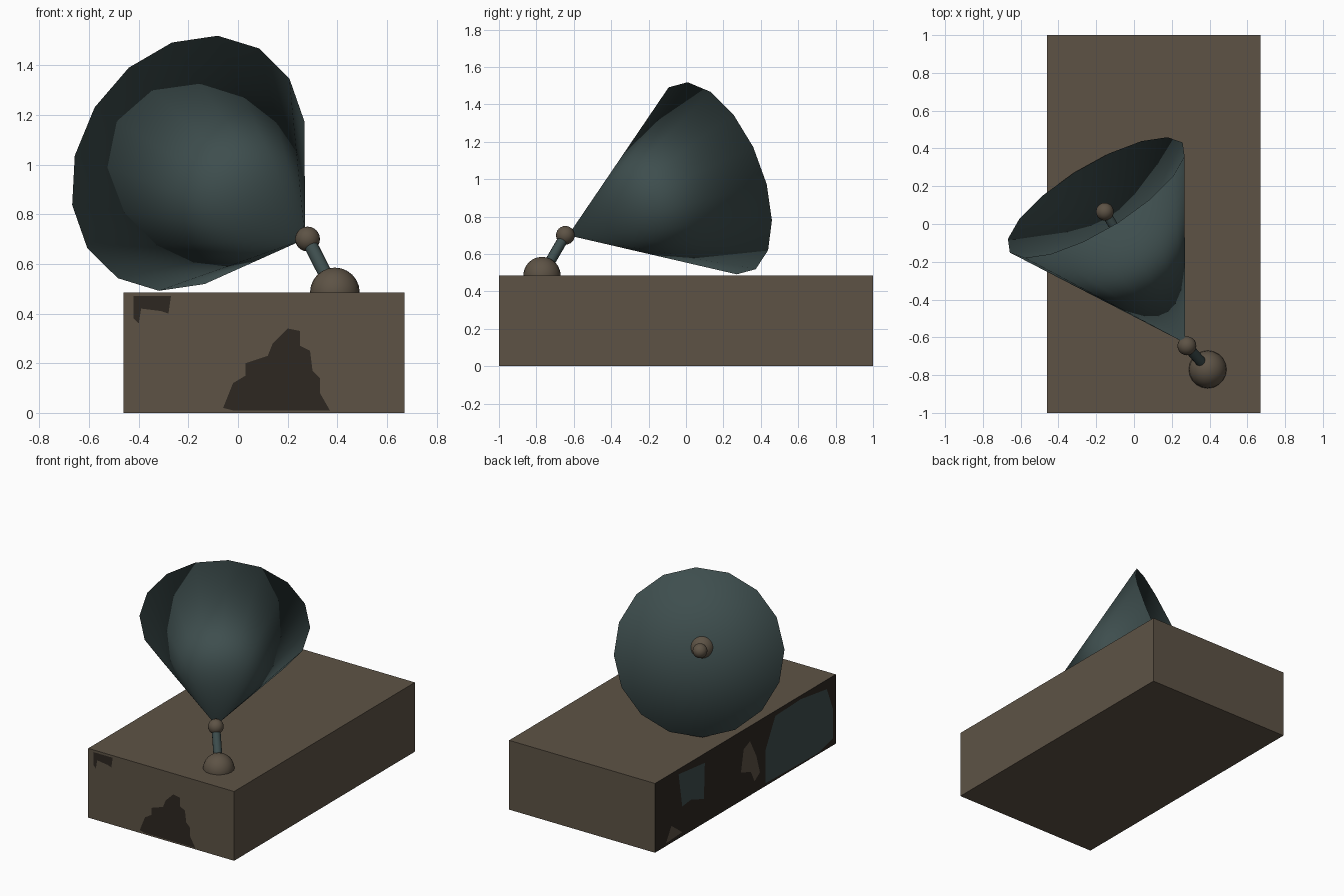
import bpy, bmesh, math
from mathutils import Vector

if "Cube" in bpy.data.objects:
    bpy.data.objects.remove(bpy.data.objects["Cube"])


def material(name, rgb):
    m = bpy.data.materials.new(name)
    m.diffuse_color = (*rgb, 1)
    m.use_nodes = True
    m.node_tree.nodes["Principled BSDF"].inputs["Base Color"].default_value = m.diffuse_color
    return m


BROWN = material("weathered_brown", (0.11, 0.086, 0.06))
DARK = material("dark_brown", (0.026, 0.02, 0.015))
TEAL = material("dull_teal", (0.048, 0.076, 0.076))


def finish(name, bm, *mats, smooth=False):
    bmesh.ops.recalc_face_normals(bm, faces=bm.faces)
    me = bpy.data.meshes.new(name)
    bm.to_mesh(me)
    bm.free()
    for m in mats:
        me.materials.append(m)
    for p in me.polygons:
        p.use_smooth = smooth
    ob = bpy.data.objects.new(name, me)
    bpy.context.collection.objects.link(ob)
    return ob


def ball(name, centre, radius):
    bm = bmesh.new()
    bmesh.ops.create_uvsphere(bm, u_segments=20, v_segments=12, radius=radius)
    bmesh.ops.translate(bm, verts=bm.verts, vec=centre)
    finish(name, bm, BROWN, smooth=True)


def rod(name, a, b, radius):
    bm = bmesh.new()
    d = b - a
    bmesh.ops.create_cone(bm, segments=12, radius1=radius, radius2=radius,
                          depth=d.length, cap_ends=True)
    bmesh.ops.rotate(bm, verts=bm.verts,
                     matrix=Vector((0, 0, 1)).rotation_difference(d).to_matrix())
    bmesh.ops.translate(bm, verts=bm.verts, vec=(a + b) / 2)
    ob = finish(name, bm, TEAL, smooth=True)
    for p in ob.data.polygons:
        p.use_smooth = len(p.vertices) == 4


def patch(name, points, mat):
    """Thin painted patch from 3D outline points."""
    bm = bmesh.new()
    bm.faces.new([bm.verts.new(p) for p in points])
    finish(name, bm, mat)


# Base box, with a darker left side
X0, X1, H = -0.46, 0.67, 0.485
bm = bmesh.new()
bmesh.ops.create_cube(bm, size=1)
for v in bm.verts:
    v.co = (X1 if v.co.x > 0 else X0, 2 * v.co.y, H if v.co.z > 0 else 0)
bm.normal_update()
for f in bm.faces:
    f.material_index = 1 if f.normal.x < -0.5 else 0
finish("base_box", bm, BROWN, DARK)

# Worn patches on the front
front = {
    "front_stain": [(-.06, .02), (-.02, .12), (.03, .15), (.03, .2), (.12, .23),
                    (.14, .28), (.2, .34), (.25, .33), (.25, .27), (.29, .25),
                    (.3, .17), (.33, .14), (.33, .08), (.37, .01), (-.02, .01)],
    "corner_stain": [(-.42, .47), (-.42, .38), (-.4, .36), (-.39, .42), (-.31, .41),
                     (-.28, .4), (-.27, .47)],
}
for name, pts in front.items():
    patch(name, [(x, -1.001, z) for x, z in pts], DARK)

# Worn patches on the left side
side = [
    ("large_side_panel", TEAL, [(-.22, .02), (-.22, .25), (-.33, .45), (-.61, .46),
                                (-.9, .42), (-.97, .25), (-.97, .05), (-.8, .01)]),
    ("small_side_panel", TEAL, [(.74, .45), (.45, .42), (.46, .17), (.6, .22), (.7, .21)]),
    ("side_chip", BROWN, [(.05, .2), (.02, .35), (-.05, .38), (-.12, .25), (-.16, .12),
                          (-.1, .08), (-.06, .16)]),
    ("low_side_chip", BROWN, [(.88, .02), (.82, .12), (.7, .03)]),
]
for name, mat, pts in side:
    patch(name, [(X0 - 0.001, y, z) for y, z in pts], mat)

# Mount: half-sunk dome, rod and pivot ball
mount, pivot = Vector((0.39, -0.77, H)), Vector((0.28, -0.645, 0.70))
ball("mount_dome", mount, 0.10)
rod("mount_rod", mount, pivot, 0.028)
ball("pivot_ball", pivot, 0.05)

# Dish: cone flaring from the pivot to a 16-sided rim, hollowed from the front
apex = Vector((0.27, -0.63, 0.70))
rim_centre = Vector((-0.20, 0.14, 1.005))
axis = (rim_centre - apex).normalized()
across = axis.cross(Vector((0, 0, 1))).normalized()
upward = across.cross(axis)
R, N, HOLLOW = 0.543, 16, 0.62
bm = bmesh.new()
tip = bm.verts.new(apex)
inner = bm.verts.new(apex + axis * HOLLOW)
rim = []
for i in range(N):
    a = 2 * math.pi * i / N + 0.06
    rim.append(bm.verts.new(rim_centre + R * (math.sin(a) * across + math.cos(a) * upward)))
for i in range(N):
    p, q = rim[i], rim[(i + 1) % N]
    bm.faces.new((tip, p, q))
    bm.faces.new((inner, q, p))
finish("dish", bm, TEAL, smooth=True)

# Receiver inside the dish
feed = apex + axis * 0.86
hub = apex + axis * HOLLOW
ball("receiver_dome", hub, 0.083)
rod("receiver_rod", hub, feed, 0.025)
ball("receiver_ball", feed, 0.047)
